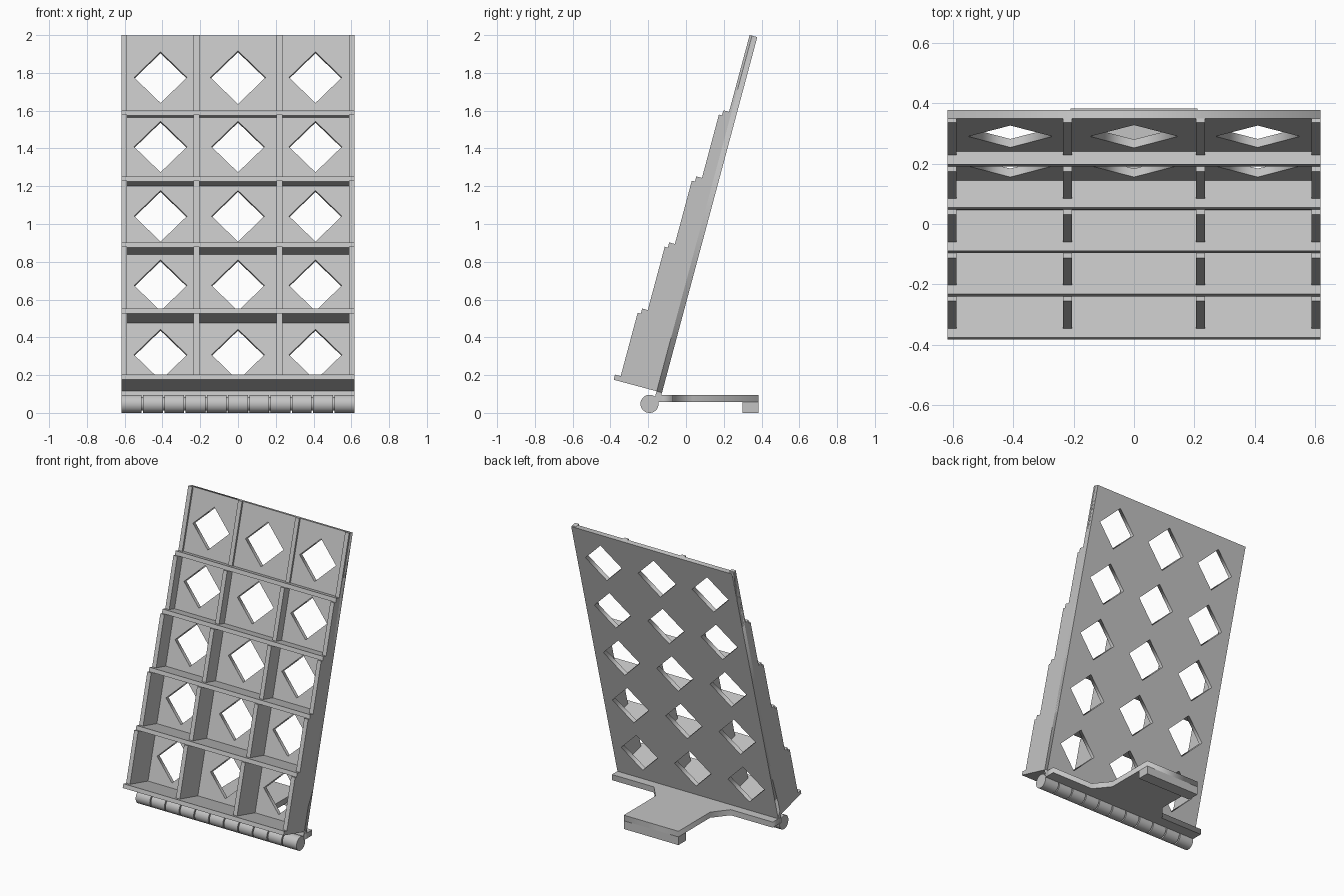
import bpy, bmesh, math
from mathutils import Matrix, Vector

cube = bpy.data.objects.get("Cube")
if cube:
    bpy.data.objects.remove(cube, do_unlink=True)

grey = bpy.data.materials.new("plain_grey")
grey.use_nodes = True
grey.diffuse_color = (0.55, 0.55, 0.55, 1)
grey.node_tree.nodes["Principled BSDF"].inputs["Base Color"].default_value = (0.55, 0.55, 0.55, 1)

# Leaning frame: local x across, y up the panel, z out of its front
LEAN = Matrix.Translation((0, -0.127, 0.107)) @ Matrix.Rotation(math.radians(75), 4, "X")
FLAT = Matrix.Identity(4)
HALF_W, HEIGHT, PLATE = 0.618, 1.949, 0.029
ROWS, PITCH, SHELF_T, STEP = 5, 0.375, 0.028, 0.048


def add_object(name, mesh, matrix):
    obj = bpy.data.objects.new(name, mesh)
    bpy.context.collection.objects.link(obj)
    obj.matrix_world = matrix
    mesh.materials.clear()
    mesh.materials.append(grey)
    return obj


def box(name, low, high, matrix=FLAT):
    low, high = Vector(low), Vector(high)
    bm = bmesh.new()
    bmesh.ops.create_cube(bm, size=1)
    for v in bm.verts:
        v.co = (low + high) / 2 + v.co * (high - low)
    mesh = bpy.data.meshes.new(name)
    bm.to_mesh(mesh)
    bm.free()
    return add_object(name, mesh, matrix)


def slab(name, outlines, bottom, top, matrix=FLAT):
    """Filled outline with holes, extruded between two local heights."""
    curve = bpy.data.curves.new(name + "_outline", "CURVE")
    curve.dimensions, curve.fill_mode = "2D", "BOTH"
    curve.extrude = (top - bottom) / 2
    for points in outlines:
        spline = curve.splines.new("POLY")
        spline.points.add(len(points) - 1)
        for p, (x, y) in zip(spline.points, points):
            p.co = (x, y, 0, 1)
        spline.use_cyclic_u = True
    helper = bpy.data.objects.new(name + "_outline", curve)
    bpy.context.collection.objects.link(helper)
    graph = bpy.context.evaluated_depsgraph_get()
    mesh = bpy.data.meshes.new_from_object(helper.evaluated_get(graph))
    bpy.data.objects.remove(helper, do_unlink=True)
    bpy.data.curves.remove(curve)
    mesh.transform(Matrix.Translation((0, 0, (bottom + top) / 2)))
    return add_object(name, mesh, matrix)


def cylinder(name, x0, x1, radius):
    bm = bmesh.new()
    bmesh.ops.create_cone(bm, cap_ends=True, segments=32, radius1=radius, radius2=radius, depth=x1 - x0)
    mesh = bpy.data.meshes.new(name)
    bm.to_mesh(mesh)
    bm.free()
    place = Matrix.Translation(((x0 + x1) / 2, -0.193, 0.048)) @ Matrix.Rotation(math.pi / 2, 4, "Y")
    obj = add_object(name, mesh, place)
    bpy.ops.object.select_all(action="DESELECT")
    obj.select_set(True)
    bpy.context.view_layer.objects.active = obj
    bpy.ops.object.shade_smooth_by_angle()


# Back panel with diamond openings
outlines = [[(-HALF_W, 0), (HALF_W, 0), (HALF_W, HEIGHT), (-HALF_W, HEIGHT)]]
for row in range(ROWS):
    cy = 0.2 + 0.38 * row
    for cx in (-0.41, 0, 0.41):
        r = 0.146 if row == ROWS - 1 and cx == 0 else 0.14
        outlines.append([(cx - r, cy), (cx, cy - r), (cx + r, cy), (cx, cy + r)])
slab("back_panel", outlines, 0, PLATE, LEAN)

# Shelves and dividers, getting shallower row by row
for row in range(ROWS):
    base = row * PITCH
    box(f"shelf_{row + 1}", (-HALF_W, base, 0),
        (HALF_W, base + SHELF_T, 0.265 - STEP * row), LEAN)
    top = HEIGHT if row == ROWS - 1 else base + PITCH
    for i, x in enumerate((-0.603, -0.22, 0.22, 0.603)):
        box(f"divider_{row + 1}_{i + 1}", (x - 0.015, base + SHELF_T, 0),
            (x + 0.015, top, 0.234 - STEP * row), LEAN)

# Hinge: pin, knuckles and the upper leaf
cylinder("hinge_pin", -0.6, 0.6, 0.036)
KNUCKLES = 11
pitch = 2 * HALF_W / KNUCKLES
for i in range(KNUCKLES):
    x0 = -HALF_W + i * pitch
    cylinder(f"hinge_knuckle_{i + 1}", x0 + (0.004 if i else 0),
             x0 + pitch - (0.004 if i < KNUCKLES - 1 else 0), 0.048)
box("upper_hinge_leaf", (-HALF_W, -0.05, 0), (HALF_W, 0, 0.03), LEAN)

# Stand plate: hinge strip narrowing to a tongue, with a foot at the back
half = [(HALF_W, -0.16), (HALF_W, -0.07), (0.295, -0.07), (0.21, 0.035), (0.21, 0.383)]
slab("stand_plate", [half + [(-x, y) for x, y in reversed(half)]], 0.057, 0.096)
box("stand_foot", (-0.21, 0.3, 0), (0.21, 0.383, 0.057))
